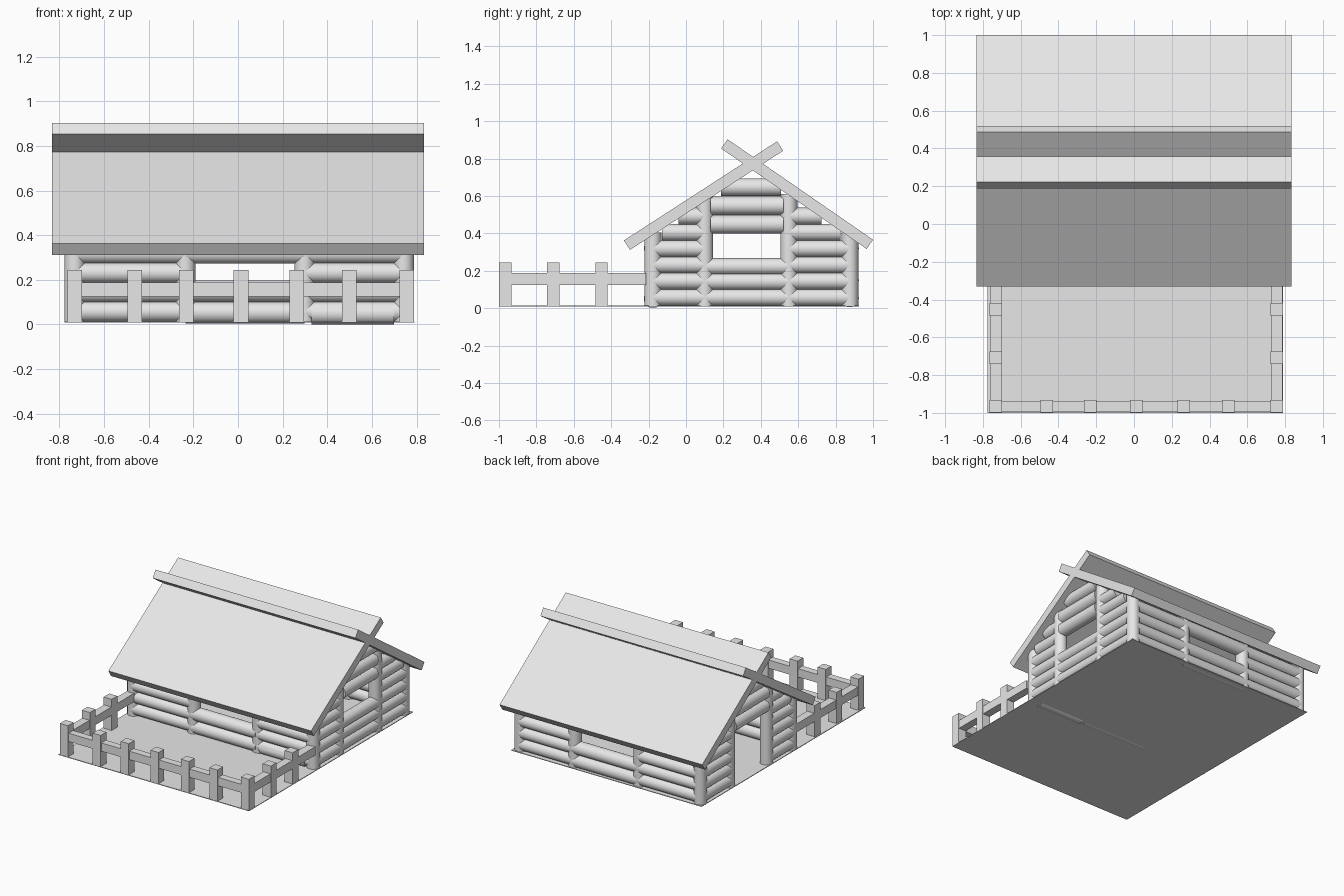
import bpy
import math
from mathutils import Vector

cube = bpy.data.objects.get("Cube")
if cube:
    bpy.data.objects.remove(cube, do_unlink=True)

timber = bpy.data.materials.new("grey_timber")
timber.use_nodes = True
GREY = (0.8, 0.8, 0.8, 1.0)
timber.diffuse_color = GREY
timber.node_tree.nodes["Principled BSDF"].inputs["Base Color"].default_value = GREY


def box(name, lo, hi):
    """Box between two opposite corners."""
    lo, hi = Vector(lo), Vector(hi)
    bpy.ops.mesh.primitive_cube_add(size=1, location=(lo + hi) / 2)
    ob = bpy.context.object
    ob.name = name
    ob.scale = hi - lo
    ob.data.materials.append(timber)
    return ob


def log(name, a, b, r):
    """Smooth round timber from point a to point b."""
    a, b = Vector(a), Vector(b)
    bpy.ops.mesh.primitive_cylinder_add(vertices=32, radius=r, depth=(b - a).length,
                                        location=(a + b) / 2)
    ob = bpy.context.object
    ob.name = name
    ob.rotation_euler = (b - a).to_track_quat("Z", "Y").to_euler()
    ob.data.materials.append(timber)
    bpy.ops.object.shade_smooth_by_angle(angle=math.radians(40))
    return ob


def roof_slab(name, low, high, thick):
    """Sloping slab whose top surface runs from low to high in (y, z)."""
    low, high = Vector(low), Vector(high)
    d = high - low
    n = Vector((-d.y, d.x)).normalized()
    if n.y < 0:
        n = -n
    mid = (low + high) / 2 - n * thick / 2
    ob = box(name, (-0.835, -d.length / 2, -thick / 2), (0.832, d.length / 2, thick / 2))
    ob.location = (0, mid.x, mid.y)
    ob.rotation_euler.x = math.atan(d.y / d.x)


# Wall lines and post positions
POST_X = (-0.732, -0.235, 0.298, 0.743)
POST_Y = (-0.177, 0.1, 0.55, 0.876)
LEFT, RIGHT = POST_X[-1], POST_X[0]
FRONT, BACK = POST_Y[0], POST_Y[-1]
R = 0.045
ROWS = [0.057 + 0.087 * i for i in range(5)]

# Floor
box("floor", (-0.775, -1.0, 0.008), (0.79, 0.925, 0.013))

# Roof slabs crossing at the ridge
roof_slab("roof_front", (-0.332, 0.362), (0.487, 0.892), 0.06)
roof_slab("roof_back", (1.0, 0.366), (0.222, 0.903), 0.06)

# Front and back walls: posts, full side bays, open middle bay
for side, y in (("front", FRONT), ("back", BACK)):
    for x in POST_X:
        log(side + "_post", (x, y, 0.008), (x, y, 0.405), R)
    for bay in (0, 2):
        a, b = POST_X[bay], POST_X[bay + 1]
        for z in ROWS[:4]:
            log(side + "_wall_log", (a, y, z), (b, y, z), R)
    a, b = POST_X[1], POST_X[2]
    for z in (0.053, 0.149, 0.32):
        log(side + "_window_log", (a, y, z), (b, y, z), 0.048)
log("sill_log", (0.33, FRONT, 0.048), (0.7, FRONT, 0.048), 0.048)

# Gable walls: a window on the left, a doorway on the right
for side, x in (("left", LEFT), ("right", RIGHT)):
    for y in POST_Y[1:3]:
        log(side + "_gable_post", (x, y, 0.01), (x, y, 0.61), R)
    for a, b, short in ((FRONT, POST_Y[1], -0.04), (BACK, POST_Y[2], 0.725)):
        for z in ROWS[:4]:
            log(side + "_gable_log", (x, a, z), (x, b, z), R)
        eave = a + (0.05 if a < b else -0.05)
        log(side + "_gable_log", (x, eave, ROWS[4]), (x, b, ROWS[4]), R)
        log(side + "_gable_short_log", (x, short, 0.492), (x, b, 0.492), R)
    for z in (0.448, 0.548):
        log(side + "_lintel_log", (x, POST_Y[1] + 0.03, z), (x, POST_Y[2] - 0.03, z), 0.049)
    log(side + "_peak_log", (x, 0.187, 0.647), (x, 0.507, 0.647), 0.047)
for z in (0.057, 0.142, 0.222):
    log("window_sill_log", (LEFT, POST_Y[1], z), (LEFT, POST_Y[2], z), R)

# Yard fence
W = 0.033
FENCE_X = (-0.732, -0.463, -0.232, 0.013, 0.263, 0.498, 0.756)
FENCE_Y = (-0.966, -0.709, -0.452)


def picket(x, y):
    box("fence_post", (x - W, y - W, 0.01), (x + W, y + W, 0.245))


for x in FENCE_X:
    picket(x, FENCE_Y[0])
box("fence_rail_front", (FENCE_X[0], -0.992, 0.125), (FENCE_X[-1], -0.938, 0.187))
for x in (FENCE_X[0], FENCE_X[-1]):
    for y in FENCE_Y[1:]:
        picket(x, y)
    box("fence_rail_side", (x - 0.03, FENCE_Y[0], 0.125), (x + 0.03, -0.213, 0.187))
